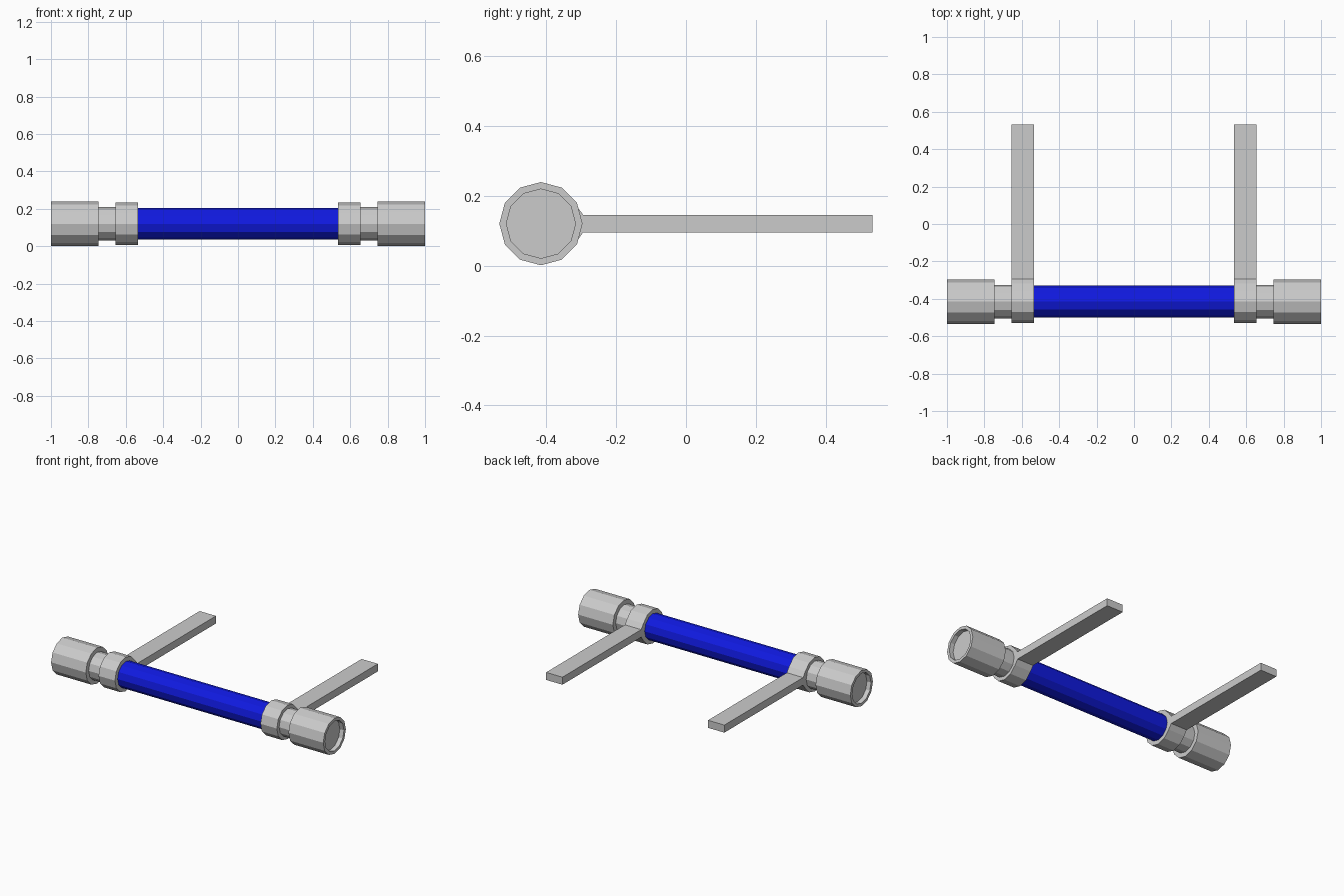
import bpy, bmesh
from math import sin, cos, pi

if "Cube" in bpy.data.objects:
    bpy.data.objects.remove(bpy.data.objects["Cube"])

SIDES = 12
CY, CZ = -0.415, 0.12      # tube axis


def circle(r):
    return [(CY + r * cos(2 * pi * i / SIDES), CZ + r * sin(2 * pi * i / SIDES)) for i in range(SIDES)]


def loft(name, sections, mat=None):
    """Skin matching (x, yz outline) sections and close both ends."""
    bm = bmesh.new()
    rings = [[bm.verts.new((x, y, z)) for y, z in pts] for x, pts in sections]
    for a, b in zip(rings, rings[1:]):
        n = len(a)
        for i in range(n):
            j = (i + 1) % n
            bm.faces.new((a[i], a[j], b[j], b[i]))
    bm.faces.new(rings[0])
    bm.faces.new(rings[-1])
    bmesh.ops.recalc_face_normals(bm, faces=bm.faces[:])
    me = bpy.data.meshes.new(name)
    bm.to_mesh(me)
    bm.free()
    ob = bpy.data.objects.new(name, me)
    bpy.context.collection.objects.link(ob)
    if mat:
        me.materials.append(mat)
    return ob


blue = bpy.data.materials.new("blue")
blue.diffuse_color = (0.005, 0.01, 0.75, 1)
blue.use_nodes = True
blue.node_tree.nodes["Principled BSDF"].inputs["Base Color"].default_value = blue.diffuse_color

# Central grip
loft("grip_tube", [(-0.54, circle(0.085)), (0.54, circle(0.085))], blue)

# Collar outline: the vertex facing the arm is split to meet the bar
root, tip, half = -0.294, 0.533, 0.025
collar = [(root, CZ - half), (root, CZ + half)] + circle(0.113)[1:]
bar = [(root, CZ - half), (tip, CZ - half), (tip, CZ + half), (root, CZ + half)]

for side, s in (("left", -1), ("right", 1)):
    # Collar and its arm
    loft(side + "_collar", [(s * 0.535, collar), (s * 0.655, collar)])
    loft(side + "_arm", [(s * 0.535, bar), (s * 0.655, bar)])
    # Narrow neck between collar and end cap
    loft(side + "_neck", [(s * 0.65, circle(0.089)), (s * 0.75, circle(0.089))])
    # End cap with a recessed outer face
    loft(side + "_end_cap", [(s * 0.745, circle(0.119)), (s * 1.0, circle(0.119)),
                             (s * 1.0, circle(0.099)), (s * 0.97, circle(0.099))])
